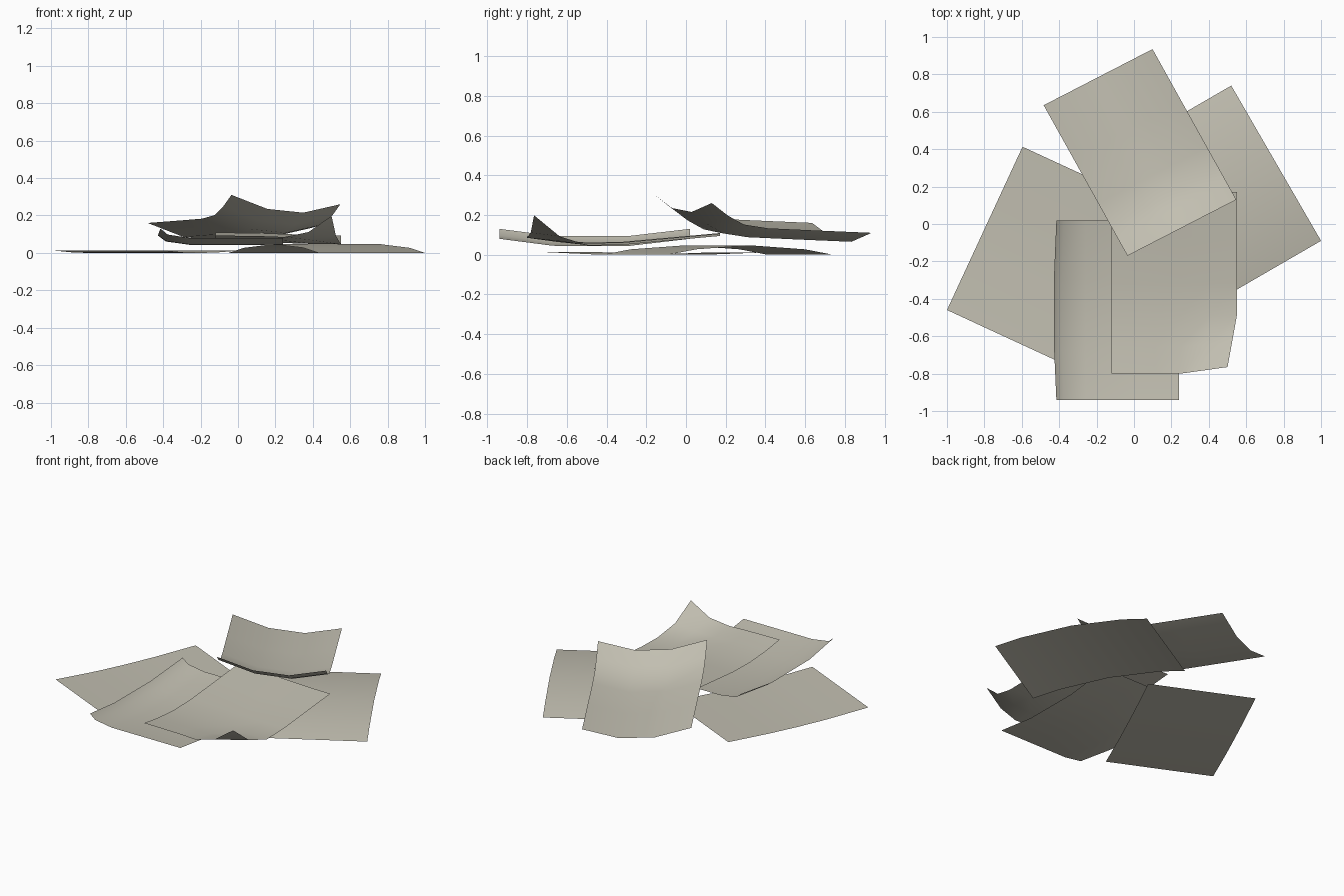
import bpy, bmesh
from mathutils import Vector

if "Cube" in bpy.data.objects:
    bpy.data.objects.remove(bpy.data.objects["Cube"])

paper = bpy.data.materials.new("warm grey paper")
paper.diffuse_color = (0.54, 0.52, 0.44, 1)
paper.use_nodes = True
paper.node_tree.nodes["Principled BSDF"].inputs["Base Color"].default_value = paper.diffuse_color


def lerp_profile(profile, t):
    """Height at t on a piecewise linear list of (position, height)."""
    for (a, ha), (b, hb) in zip(profile, profile[1:]):
        if t <= b:
            return ha + (hb - ha) * (t - a) / (b - a)
    return profile[-1][1]


def sheet(name, corner, length_end, width_end, along, across, warp=None, extra=()):
    """Curved sheet: heights along its length plus heights across its width."""
    o, a, b = Vector(corner), Vector(length_end), Vector(width_end)
    us = sorted({p[0] for p in along} | set(extra))
    vs = sorted({p[0] for p in across} | set(extra))
    bm = bmesh.new()
    rows = []
    for u in us:
        row = []
        for v in vs:
            p = o + (a - o) * u + (b - o) * v
            co = Vector((p.x, p.y, lerp_profile(along, u) + lerp_profile(across, v)))
            if warp:
                co += Vector(warp(u, v))
            row.append(bm.verts.new(co))
        rows.append(row)
    for r0, r1 in zip(rows, rows[1:]):
        for i in range(len(vs) - 1):
            f = bm.faces.new((r0[i], r1[i], r1[i + 1], r0[i + 1]))
            f.smooth = True
            f.normal_update()
            if f.normal.z < 0:
                f.normal_flip()
    me = bpy.data.meshes.new(name)
    bm.to_mesh(me)
    bm.free()
    me.materials.append(paper)
    ob = bpy.data.objects.new(name, me)
    bpy.context.collection.objects.link(ob)
    return ob


flat = [(0, 0), (0.5, 0), (1, 0)]

# Nearly flat sheet on the left
sheet("left_sheet", (-1.0, -0.46), (-0.596, 0.413), (-0.40, -0.737),
      [(0, 0.014), (0.3, 0.002), (0.5, 0.0), (0.7, 0.002), (1, 0.012)], flat)

# Arched sheet on the right
sheet("right_sheet", (1.0, -0.09), (0.52, 0.74), (0.43, -0.42),
      [(0, 0), (0.17, 0.027), (0.5, 0.047), (0.83, 0.027), (1, 0)], flat)

# Front sheet with its left edge curled up
sheet("front_sheet", (-0.415, -0.94), (-0.415, 0.02), (0.24, -0.94),
      [(0, 0.08), (0.28, 0.045), (0.67, 0.043), (1, 0.08)],
      [(0, 0.05), (0.06, 0.018), (0.24, 0), (0.6, 0), (1, 0)],
      warp=lambda u, v: (-0.015 * 4 * u * (1 - u) * max(0, 1 - 4 * v), 0, 0))


# Middle sheet with its front right corner folded up
def corner_curl(u, v):
    q = max(0, (v - 0.55) / 0.45) * max(0, (0.32 - u) / 0.32)
    return (-0.05 * q, 0.035 * q, 0.12 * q * q)


sheet("middle_sheet", (-0.12, -0.8), (-0.12, 0.17), (0.55, -0.8),
      [(0, 0.078), (0.15, 0.058), (0.32, 0.046), (0.5, 0.05), (0.75, 0.072), (1, 0.094)],
      [(0, 0.015), (0.35, 0.012), (0.55, 0.007), (0.78, 0.002), (1, 0)],
      warp=corner_curl)

# Top sheet with its near end swept upward
sheet("top_sheet", (-0.035, -0.17), (-0.483, 0.635), (0.547, 0.13),
      [(0, 0.215), (0.1, 0.152), (0.2, 0.107), (0.35, 0.088), (0.65, 0.077), (1, 0.065)],
      [(0, 0.095), (0.33, 0.02), (0.66, 0), (1, 0.045)])
